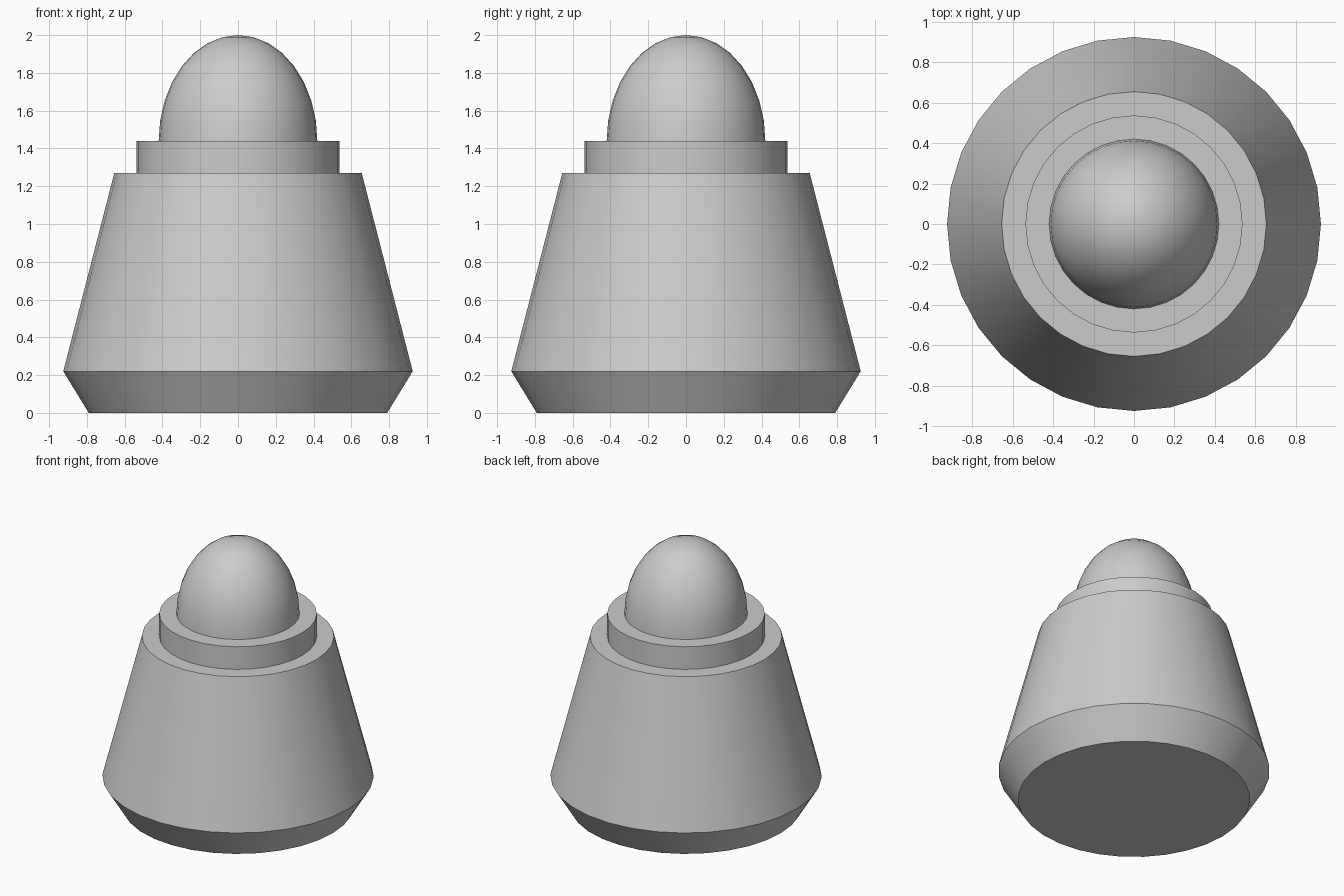
import bpy, bmesh, math

if "Cube" in bpy.data.objects:
    bpy.data.objects.remove(bpy.data.objects["Cube"])

SIDES = 32


def lathe(name, profile):
    """Spin an (r, z) profile, listed from bottom to top, around the z axis."""
    bm = bmesh.new()
    rings = []
    for r, z in profile:
        if r == 0:
            rings.append([bm.verts.new((0, 0, z))] * SIDES)
        else:
            angles = [2 * math.pi * i / SIDES for i in range(SIDES)]
            rings.append([bm.verts.new((r * math.cos(a), r * math.sin(a), z)) for a in angles])
    for low, high in zip(rings, rings[1:]):
        for i in range(SIDES):
            j = (i + 1) % SIDES
            corners = [low[i], low[j], high[j], high[i]]
            bm.faces.new(list(dict.fromkeys(corners)))
    # Flat caps on open ends
    for ring in (rings[0], rings[-1]):
        if ring[0] is not ring[1]:
            bm.faces.new(ring)
    bmesh.ops.recalc_face_normals(bm, faces=bm.faces)
    mesh = bpy.data.meshes.new(name)
    bm.to_mesh(mesh)
    bm.free()
    obj = bpy.data.objects.new(name, mesh)
    bpy.context.collection.objects.link(obj)
    bpy.ops.object.select_all(action='DESELECT')
    obj.select_set(True)
    bpy.context.view_layer.objects.active = obj
    bpy.ops.object.shade_smooth_by_angle(angle=math.radians(30))
    return obj


# Tapered body with a bevelled foot
lathe("body", [(0.79, 0), (0.925, 0.22), (0.655, 1.27)])

# Collar step
lathe("collar", [(0.537, 1.27), (0.537, 1.44)])

# Stretched half-sphere on top
steps = 8
dome = [(0.42 * math.cos(math.pi / 2 * k / steps),
         1.44 + 0.56 * math.sin(math.pi / 2 * k / steps)) for k in range(steps)]
lathe("dome", dome + [(0, 2.0)])
